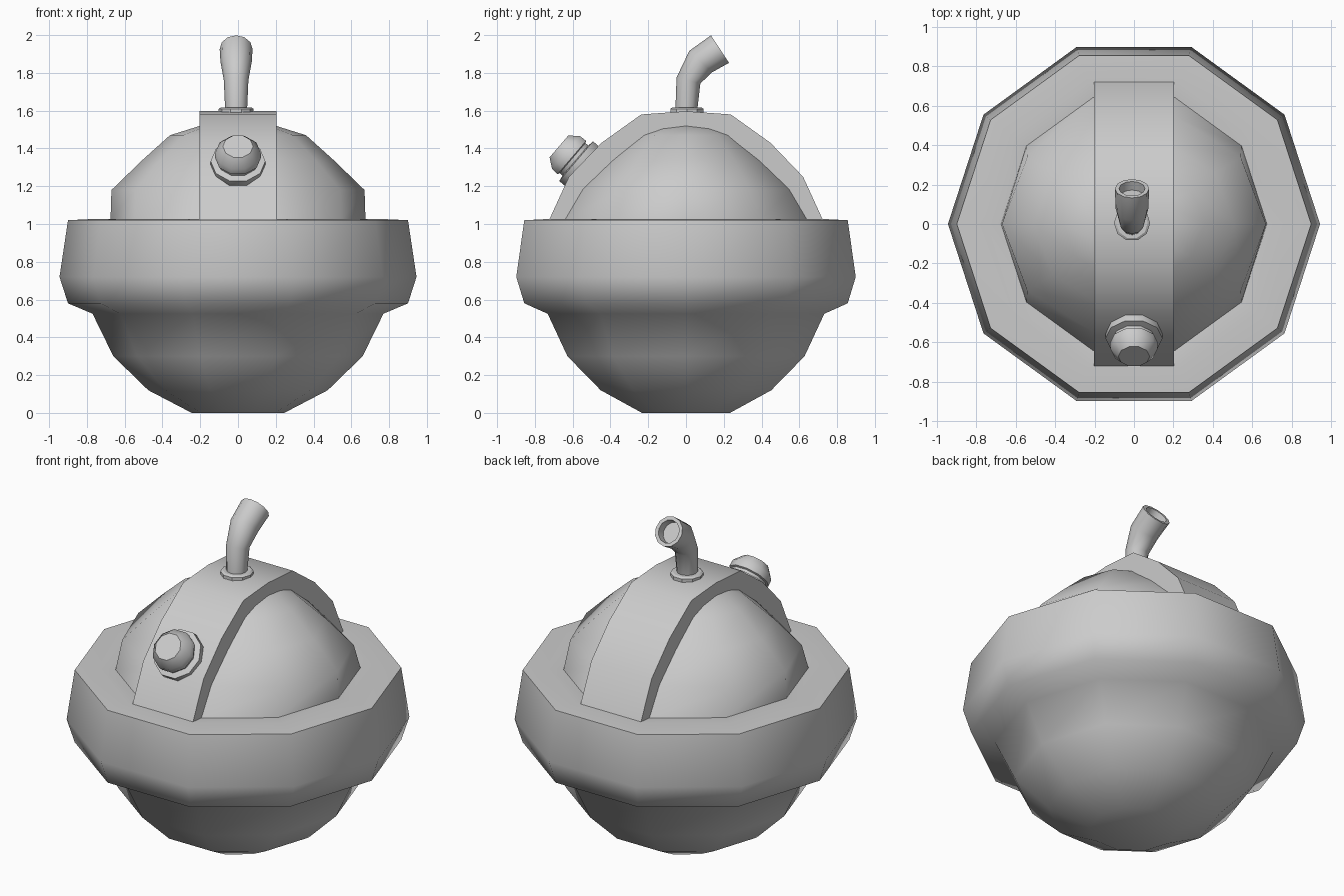
import bpy, bmesh
from mathutils import Vector

if "Cube" in bpy.data.objects:
    bpy.data.objects.remove(bpy.data.objects["Cube"])


def finish(name, bm, angle):
    bmesh.ops.recalc_face_normals(bm, faces=bm.faces)
    mesh = bpy.data.meshes.new(name)
    bm.to_mesh(mesh)
    bm.free()
    obj = bpy.data.objects.new(name, mesh)
    bpy.context.collection.objects.link(obj)
    bpy.ops.object.select_all(action='DESELECT')
    obj.select_set(True)
    bpy.context.view_layer.objects.active = obj
    bpy.ops.object.shade_smooth_by_angle(angle=angle)
    return obj


def loft(name, stations, sides=10, angle=0.9):
    """Skin polygon rings; each station is (centre, axis, radius, cross scale)."""
    from math import cos, sin, tau
    bm = bmesh.new()
    rings = []
    u = Vector((1, 0, 0))
    for centre, axis, r, s in stations:
        v = Vector(axis).normalized().cross(u)
        rings.append([bm.verts.new(Vector(centre) + u * (r * cos(tau * i / sides))
                                   + v * (r * s * sin(tau * i / sides)))
                      for i in range(sides)])
    for a, b in zip(rings, rings[1:]):
        for i in range(sides):
            j = (i + 1) % sides
            bm.faces.new((a[i], a[j], b[j], b[i]))
    bm.faces.new(rings[0])
    bm.faces.new(rings[-1])
    return finish(name, bm, angle)


def lathe(name, base, axis, profile, **kw):
    a = Vector(axis).normalized()
    return loft(name, [(Vector(base) + a * p[1], a, p[0], p[2] if len(p) > 2 else 1)
                       for p in profile], **kw)


UP = (0, 0, 1)

# Round body with thick belt and dome (dome is narrower front to back)
lathe("body", (0, 0, 0), UP, [
    (0.245, 0), (0.475, 0.12), (0.66, 0.30), (0.77, 0.525), (0.90, 0.58),
    (0.945, 0.72), (0.90, 1.02), (0.757, 1.027), (0.675, 1.02),
    (0.67, 1.18, 0.86), (0.51, 1.335, 0.86), (0.36, 1.47, 0.8),
    (0.2, 1.52, 0.85), (0.02, 1.53)])

# Strap arching over the dome, front to back
half = [(0.73, 1.01), (0.62, 1.25), (0.447, 1.43), (0.237, 1.58)]
outline = half + [(0, 1.597)] + [(-y, z) for y, z in reversed(half)]
bm = bmesh.new()
face = bm.faces.new([bm.verts.new((-0.203, y, z)) for y, z in outline])
ext = bmesh.ops.extrude_face_region(bm, geom=[face], use_keep_orig=True)
bmesh.ops.translate(bm, vec=(0.406, 0, 0),
                    verts=[g for g in ext["geom"] if isinstance(g, bmesh.types.BMVert)])
finish("strap", bm, 0.7)

# Button with flange on the front of the strap
lathe("front_button", (0, -0.555, 1.31), (0, -0.76, 0.65), [
    (0.13, -0.05), (0.145, -0.01), (0.145, 0.035), (0.11, 0.04), (0.11, 0.06),
    (0.122, 0.065), (0.12, 0.105), (0.08, 0.155)], angle=0.7)

# Washer under the fuse pipe
lathe("pipe_washer", (-0.01, 0.005, 1.57), UP, [(0.092, 0), (0.092, 0.04), (0.08, 0.048)], angle=0.6)

# Bent hollow pipe, flaring toward its open end
end = (0, 0.84, 0.55)
loft("pipe", [
    ((-0.01, 0, 1.58), UP, 0.057, 1),
    ((-0.01, 0.013, 1.76), (0, 0.25, 1), 0.065, 1),
    ((-0.01, 0.078, 1.86), (0, 0.7, 0.75), 0.083, 1),
    ((-0.01, 0.18, 1.926), end, 0.087, 1),
    ((-0.01, 0.18, 1.926), end, 0.066, 1),
    ((-0.01, 0.138, 1.8985), end, 0.063, 1)], sides=12)
